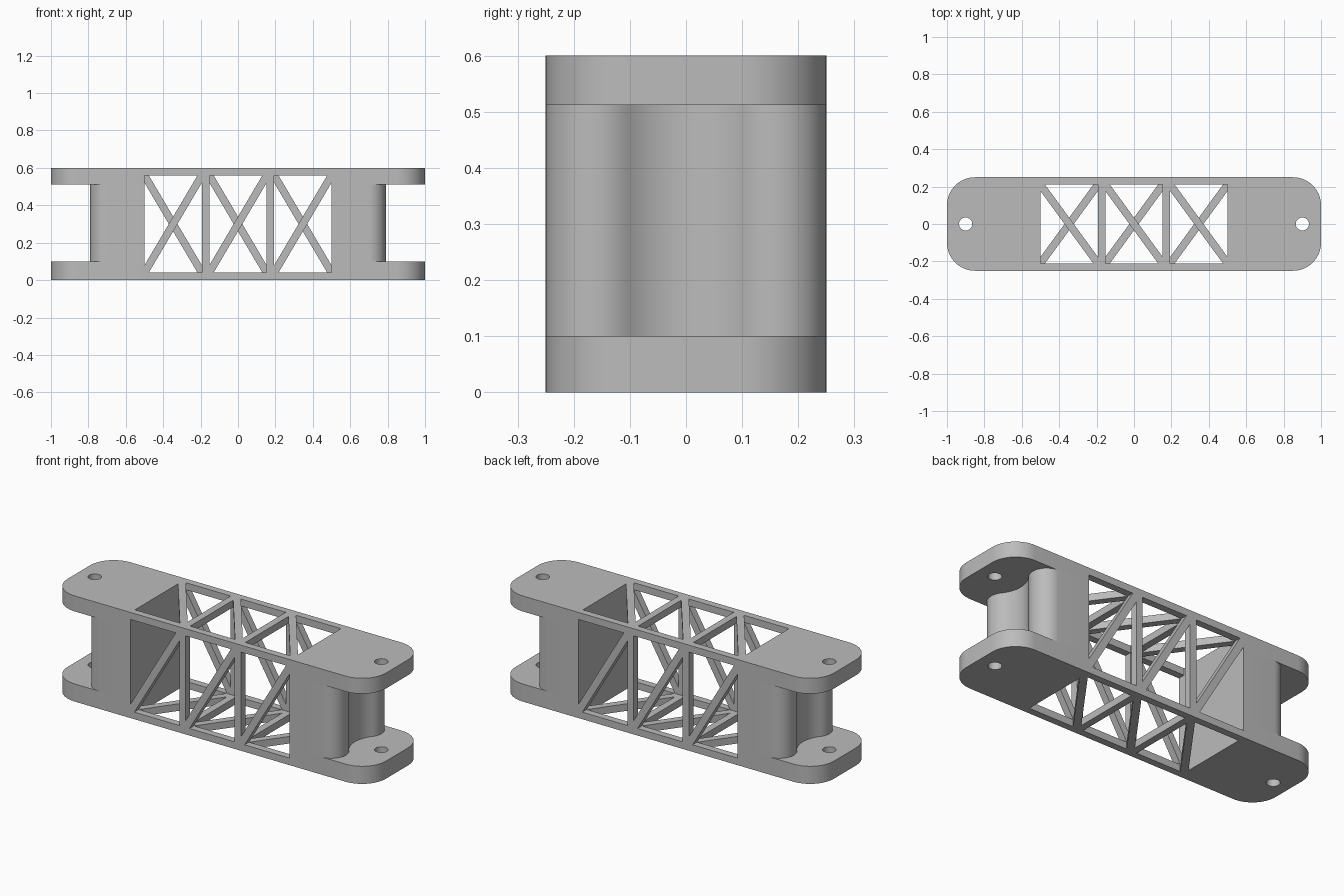
import bpy, bmesh
from math import sin, cos, pi, atan2, hypot, radians

if "Cube" in bpy.data.objects:
    bpy.data.objects.remove(bpy.data.objects["Cube"], do_unlink=True)

# Overall sizes
HALF_WIDTH, HEIGHT, WALL = 0.25, 0.6, 0.04
SPAN = 0.5                        # half length of the open truss
LUG_LOW, LUG_HIGH = 0.1, 0.512    # slot between the lugs
PIN_X, PIN_R = 0.9, 0.035

grey = bpy.data.materials.new("plain_grey")
grey.use_nodes = True
grey.diffuse_color = (0.5, 0.5, 0.5, 1)
grey.node_tree.nodes["Principled BSDF"].inputs["Base Color"].default_value = grey.diffuse_color
parts = []


def arc(cx, cy, r, a, b, n=16):
    """Points on an arc from angle a to b."""
    return [(cx + r * cos(a + (b - a) * i / n), cy + r * sin(a + (b - a) * i / n))
            for i in range(n + 1)]


def prism(name, loops, axis, lo, hi, flip=1):
    """Extrude outlines (first outer, rest holes) along y or z."""
    bm = bmesh.new()
    edges = []
    for loop in loops:
        vs = [bm.verts.new((u * flip, v, lo) if axis == "z" else (u * flip, lo, v))
              for u, v in loop]
        edges += [bm.edges.new((vs[i - 1], vs[i])) for i in range(len(vs))]
    bmesh.ops.triangle_fill(bm, use_beauty=True, edges=edges)
    ext = bmesh.ops.extrude_face_region(bm, geom=bm.faces[:])
    shift = (0, 0, hi - lo) if axis == "z" else (0, hi - lo, 0)
    bmesh.ops.translate(bm, vec=shift,
                        verts=[g for g in ext["geom"] if isinstance(g, bmesh.types.BMVert)])
    bmesh.ops.recalc_face_normals(bm, faces=bm.faces[:])
    mesh = bpy.data.meshes.new(name)
    bm.to_mesh(mesh)
    bm.free()
    mesh.materials.append(grey)
    obj = bpy.data.objects.new(name, mesh)
    bpy.context.collection.objects.link(obj)
    parts.append(obj)


def rect(u0, u1, v0, v1):
    return [(u0, v0), (u1, v0), (u1, v1), (u0, v1)]


def diagonal(u0, u1, v0, v1, rising):
    """Corner to corner bar clipped to its window."""
    w, h = u1 - u0, v1 - v0
    du = WALL / 2 * hypot(w, h) / h
    dv = WALL / 2 * hypot(w, h) / w
    pts = [(u0, v0), (u0 + du, v0), (u1, v1 - dv), (u1, v1), (u1 - du, v1), (u0, v0 + dv)]
    return pts if rising else [(u, v0 + v1 - v) for u, v in pts]


# End outlines: round-cornered lug, and core with a hollow around the pin
lug = ([(SPAN, -HALF_WIDTH)] + arc(0.85, -0.1, 0.15, -pi / 2, 0)
       + arc(0.85, 0.1, 0.15, 0, pi / 2) + [(SPAN, HALF_WIDTH)])
lug = list(dict.fromkeys(lug))
pin_hole = arc(PIN_X, 0, PIN_R, 0, 2 * pi, 32)[:-1]

lobe_x, lobe_y, lobe_r = 0.70, 0.16, 0.09
meet = atan2(lobe_y, PIN_X - lobe_x)
hollow_r = hypot(PIN_X - lobe_x, lobe_y) - lobe_r
core = ([(SPAN, -HALF_WIDTH)] + arc(lobe_x, -lobe_y, lobe_r, -pi / 2, meet)
        + arc(PIN_X, 0, hollow_r, pi + meet, pi - meet, 20)[1:-1]
        + arc(lobe_x, lobe_y, lobe_r, -meet, pi / 2) + [(SPAN, HALF_WIDTH)])

# Solid ends with paired lugs
for side, flip in (("left", 1), ("right", -1)):
    prism(side + "_lower_lug", [lug, pin_hole], "z", 0, LUG_LOW, flip)
    prism(side + "_core", [core], "z", LUG_LOW, LUG_HIGH, flip)
    prism(side + "_upper_lug", [lug, pin_hole], "z", LUG_HIGH, HEIGHT, flip)

# Long corner rails
y_in, z_in = HALF_WIDTH - WALL, HEIGHT - WALL
levels = (("bottom", 0, WALL, True), ("top", z_in, HEIGHT, False))
sides = (("front", -HALF_WIDTH, -y_in, True), ("back", y_in, HALF_WIDTH, False))
for level, z0, z1, _ in levels:
    for side, y0, y1, _ in sides:
        prism(f"{level}_{side}_rail", [rect(-SPAN, SPAN, y0, y1)], "z", z0, z1)

# Posts and diagonals on all four faces; opposite faces lean opposite ways
bay = (2 * SPAN - 2 * WALL) / 3
panels = [(n, "y", a, b, WALL, z_in, r) for n, a, b, r in sides]
panels += [(n, "z", a, b, -y_in, y_in, r) for n, a, b, r in levels]
for name, axis, lo, hi, v0, v1, rising in panels:
    for i in range(3):
        u0 = -SPAN + i * (bay + WALL)
        u1 = u0 + bay
        prism(f"{name}_diagonal_{i + 1}", [diagonal(u0, u1, v0, v1, rising)], axis, lo, hi)
        if i < 2:
            prism(f"{name}_post_{i + 1}", [rect(u1, u1 + WALL, v0, v1)], axis, lo, hi)

# Smooth the rounded walls, keep edges sharp
bpy.ops.object.select_all(action="DESELECT")
for obj in parts:
    obj.select_set(True)
bpy.context.view_layer.objects.active = parts[0]
bpy.ops.object.shade_smooth_by_angle(angle=radians(30))
